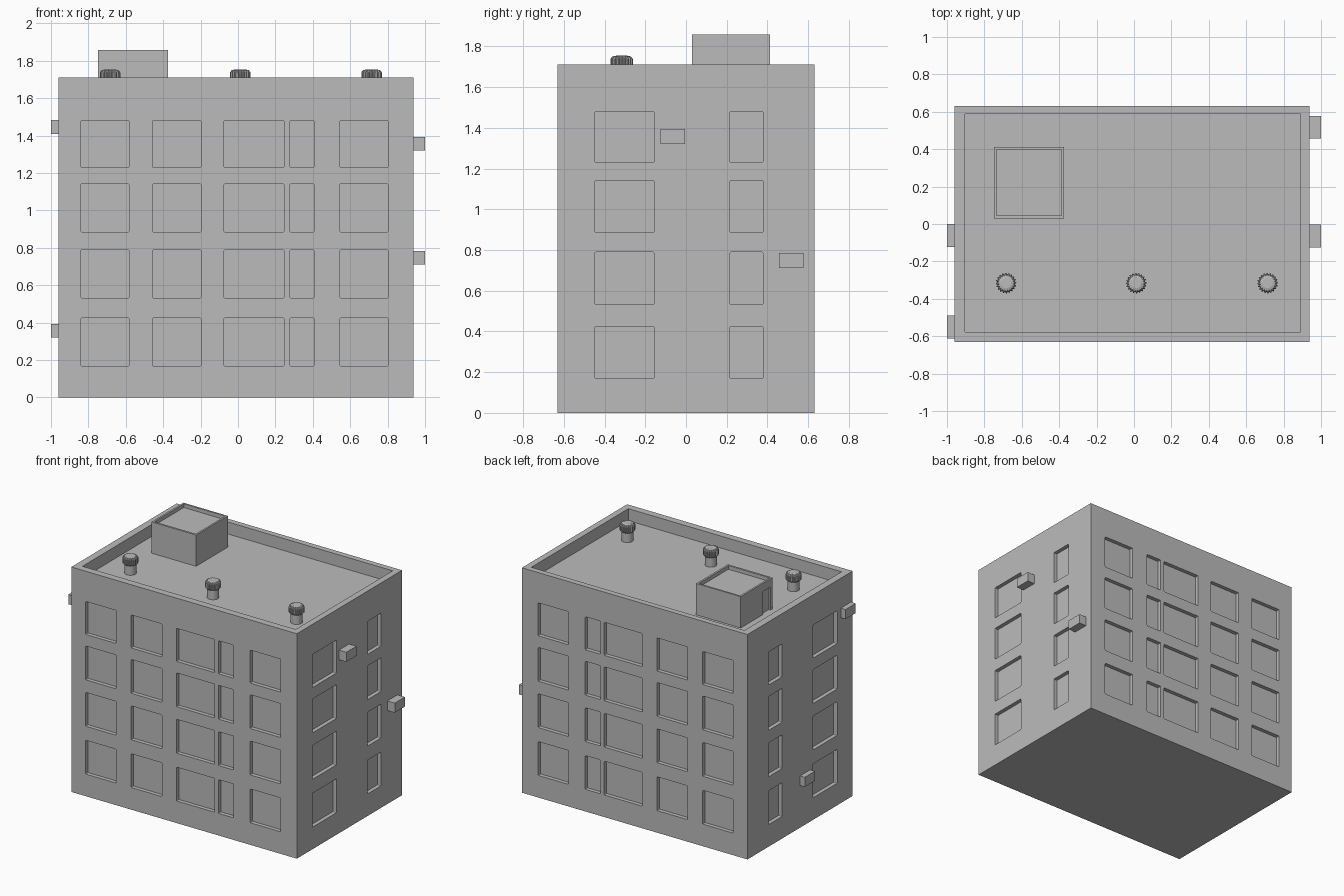
import bpy, bmesh, math
from mathutils import Matrix, Vector

if "Cube" in bpy.data.objects:
    bpy.data.objects.remove(bpy.data.objects["Cube"])

grey = bpy.data.materials.new("concrete_grey")
grey.diffuse_color = (0.5, 0.5, 0.5, 1)
grey.use_nodes = True
grey.node_tree.nodes["Principled BSDF"].inputs["Base Color"].default_value = grey.diffuse_color

X0, X1, Y0, Y1, TOP, DECK = -0.96, 0.938, -0.632, 0.632, 1.711, 1.62
DEPTH = 0.03


def add_box(bm, lo, hi, round_axis=None):
    lo, hi = Vector(lo), Vector(hi)
    size = hi - lo
    mat = Matrix.Translation((lo + hi) / 2) @ Matrix.Diagonal((*size, 1))
    verts = bmesh.ops.create_cube(bm, size=1, matrix=mat)["verts"]
    if round_axis is not None:
        edges = {e for v in verts for e in v.link_edges
                 if abs(abs((e.verts[0].co - e.verts[1].co)[round_axis]) - size[round_axis]) < 1e-5}
        bmesh.ops.bevel(bm, geom=list(edges), offset=0.006, segments=2,
                        profile=0.5, affect='EDGES')


def make(name, bm):
    me = bpy.data.meshes.new(name)
    bm.to_mesh(me)
    bm.free()
    ob = bpy.data.objects.new(name, me)
    bpy.context.collection.objects.link(ob)
    me.materials.append(grey)
    return ob


def box(name, lo, hi):
    bm = bmesh.new()
    add_box(bm, lo, hi)
    return make(name, bm)


def cut(ob, bm):
    cutter = make("cutter", bm)
    cutter.hide_render = True
    mod = ob.modifiers.new("cut", 'BOOLEAN')
    mod.operation, mod.solver, mod.object = 'DIFFERENCE', 'EXACT', cutter
    bpy.context.view_layer.objects.active = ob
    bpy.ops.object.modifier_apply(modifier=mod.name)
    bpy.data.objects.remove(cutter)


# main block with recessed windows on all four sides and a sunken roof
floors = [(0.168, 0.425), (0.532, 0.789), (0.885, 1.142), (1.23, 1.481)]
long_windows = [(-0.84, -0.583), (-0.457, -0.198), (-0.075, 0.246), (0.278, 0.406), (0.545, 0.802)]
short_windows = [(-0.447, -0.157), (0.216, 0.378)]
building = box("building_walls", (X0, Y0, 0), (X1, Y1, TOP))
holes = bmesh.new()
for z0, z1 in floors:
    for a, b in long_windows:
        add_box(holes, (a, Y0 - 0.1, z0), (b, Y0 + DEPTH, z1), 1)
        add_box(holes, (a, Y1 - DEPTH, z0), (b, Y1 + 0.1, z1), 1)
    for a, b in short_windows:
        add_box(holes, (X0 - 0.1, a, z0), (X0 + DEPTH, b, z1), 0)
        add_box(holes, (X1 - DEPTH, a, z0), (X1 + 0.1, b, z1), 0)
add_box(holes, (-0.904, -0.578, DECK), (0.89, 0.588, TOP + 0.2))
cut(building, holes)

# stair hut on the roof, with a rimmed top and a doorway
hut = box("stair_hut", (-0.749, 0.03, DECK - 0.005), (-0.374, 0.412, 1.858))
holes = bmesh.new()
add_box(holes, (-0.735, 0.045, 1.83), (-0.388, 0.398, 1.95))
add_box(holes, (-0.8, 0.055, DECK), (-0.735, 0.145, 1.795))
cut(hut, holes)

# wall-mounted air conditioning units
for i, (x0, x1, y, z) in enumerate([
        (-1.0, X0 + 0.01, -0.061, 0.321), (-1.0, X0 + 0.01, -0.551, 1.41),
        (X1 - 0.01, 1.0, -0.065, 1.32), (X1 - 0.01, 1.0, 0.517, 0.711)]):
    box(f"air_unit_{i + 1}", (x0, y - 0.061, z), (x1, y + 0.061, z + 0.073))


# roof vents: round pipe under a ribbed cap
def lathe(bm, profile, n, ribs=False):
    rings = []
    for r, z, rib in profile:
        ring = []
        for k in range(n):
            a = 2 * math.pi * k / n
            rr = r - (0.007 if ribs and rib and k % 4 > 1 else 0)
            ring.append(bm.verts.new((rr * math.cos(a), rr * math.sin(a), z)))
        rings.append(ring)
    for p, q in zip(rings, rings[1:]):
        for k in range(n):
            j = (k + 1) % n
            bm.faces.new((p[k], p[j], q[j], q[k]))
    bm.faces.new(rings[0][::-1])
    bm.faces.new(rings[-1])


for i, x in enumerate((-0.684, 0.012, 0.714)):
    bm = bmesh.new()
    lathe(bm, [(0.042, DECK - 0.005, 0), (0.042, 1.71, 0)], 24)
    lathe(bm, [(0.044, 1.69, 0), (0.055, 1.70, 1), (0.055, 1.738, 1),
               (0.046, 1.75, 1), (0.027, 1.754, 0)], 80, True)
    make(f"roof_vent_{i + 1}", bm).location = (x, -0.316, 0)
